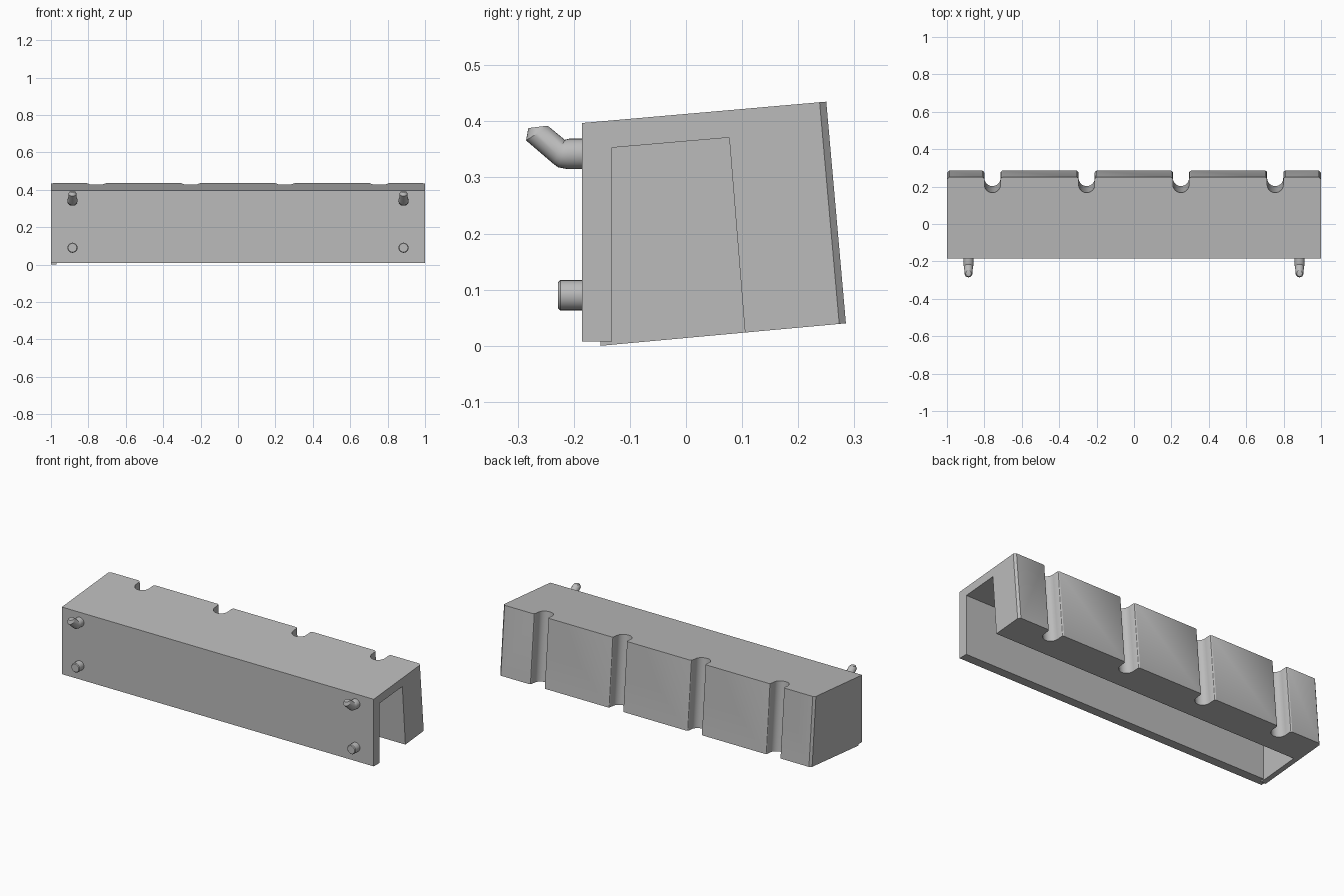
import bpy, bmesh, math

if "Cube" in bpy.data.objects:
    bpy.data.objects.remove(bpy.data.objects["Cube"], do_unlink=True)

grey = bpy.data.materials.new("plain grey")
grey.use_nodes = True
colour = (0.5, 0.5, 0.5, 1)
grey.diffuse_color = colour
grey.node_tree.nodes["Principled BSDF"].inputs["Base Color"].default_value = colour


def loft(name, rings):
    """Skin a list of equal-length closed rings and cap both ends."""
    bm = bmesh.new()
    rows = [[bm.verts.new(p) for p in ring] for ring in rings]
    n = len(rows[0])
    for a, b in zip(rows, rows[1:]):
        for i in range(n):
            j = (i + 1) % n
            bm.faces.new((a[i], a[j], b[j], b[i]))
    bm.faces.new(rows[0])
    bm.faces.new(rows[-1])
    bmesh.ops.recalc_face_normals(bm, faces=bm.faces)
    mesh = bpy.data.meshes.new(name)
    bm.to_mesh(mesh)
    bm.free()
    mesh.materials.append(grey)
    obj = bpy.data.objects.new(name, mesh)
    bpy.context.collection.objects.link(obj)
    return obj


def activate(obj):
    bpy.ops.object.select_all(action='DESELECT')
    obj.select_set(True)
    bpy.context.view_layer.objects.active = obj


def smooth(obj):
    activate(obj)
    bpy.ops.object.shade_smooth_by_angle(angle=math.radians(30))


def side_prism(name, profile, x0, x1):
    return loft(name, [[(x, y, z) for y, z in profile] for x in (x0, x1)])


def back_prism(name, plan):
    """Extrude a plan along the leaning back; depth 0 is the back face."""
    def back(z):
        return 0.25 + (0.435 - z) * 0.0886
    return loft(name, [[(x, d + back(z), z) for x, d in plan] for z in (-0.1, 0.6)])


# Leaning block
body = side_prism("holder_body", [(-0.185, 0.008), (-0.152, 0.008), (-0.152, 0),
                                  (0.285, 0.04), (0.25, 0.435), (-0.185, 0.397)], -1, 1)

# Channel, open below and at the left end
cutters = [side_prism("channel_cutter", [(-0.3, -0.1), (-0.3, 0.008), (-0.132, 0.008),
                                         (-0.132, 0.353), (0.077, 0.371), (0.105, 0.025),
                                         (0.115, -0.1)], -0.97, 1.1)]

# Rounded slots with eased mouths
r = 0.043
for x in (-0.757, -0.253, 0.251, 0.755):
    arc = [(x - r * math.cos(math.pi * i / 20), -0.04 - r * math.sin(math.pi * i / 20))
           for i in range(21)]
    mouth = [(x + r, -0.01), (x + r + 0.003, -0.004), (x + r + 0.01, 0), (x + r + 0.01, 0.05)]
    plan = arc + mouth + [(2 * x - px, d) for px, d in reversed(mouth)]
    cutters.append(back_prism("slot_cutter", plan))

# Chamfered back corners
for s in (-1, 1):
    cutters.append(back_prism("corner_cutter", [(s * 0.988, 0), (s, -0.012),
                                                (s * 1.04, -0.052), (s * 1.04, 0.05),
                                                (s * 0.988, 0.05)]))

for cutter in cutters:
    cutter.hide_render = True
    mod = body.modifiers.new("cut", 'BOOLEAN')
    mod.operation = 'DIFFERENCE'
    mod.solver = 'EXACT'
    mod.object = cutter
    activate(body)
    bpy.ops.object.modifier_apply(modifier=mod.name)
    bpy.data.objects.remove(cutter, do_unlink=True)
smooth(body)


def peg(name, x, sections):
    """Each section gives its bottom and top point (y, z) and half width."""
    rings = []
    for (y0, z0), (y1, z1), w in sections:
        ring = []
        for i in range(24):
            a = math.tau * i / 24
            t = (1 + math.sin(a)) / 2
            ring.append((x + w * math.cos(a), y0 + (y1 - y0) * t, z0 + (z1 - z0) * t))
        rings.append(ring)
    smooth(loft(name, rings))


# Hooked upper pegs and straight lower pegs
for side, x in (("right", -0.885), ("left", 0.885)):
    peg(side + "_hook", x, [((-0.18, 0.315), (-0.18, 0.369), 0.027),
                            ((-0.212, 0.315), (-0.208, 0.369), 0.027),
                            ((-0.228, 0.318), (-0.212, 0.368), 0.026),
                            ((-0.236, 0.324), (-0.216, 0.367), 0.024),
                            ((-0.285, 0.366), (-0.245, 0.391), 0.021),
                            ((-0.281, 0.388), (-0.248, 0.392), 0.015)])
    peg(side + "_pin", x, [((-0.18, 0.063), (-0.18, 0.117), 0.027),
                           ((-0.224, 0.063), (-0.224, 0.117), 0.027),
                           ((-0.228, 0.067), (-0.228, 0.113), 0.023)])
